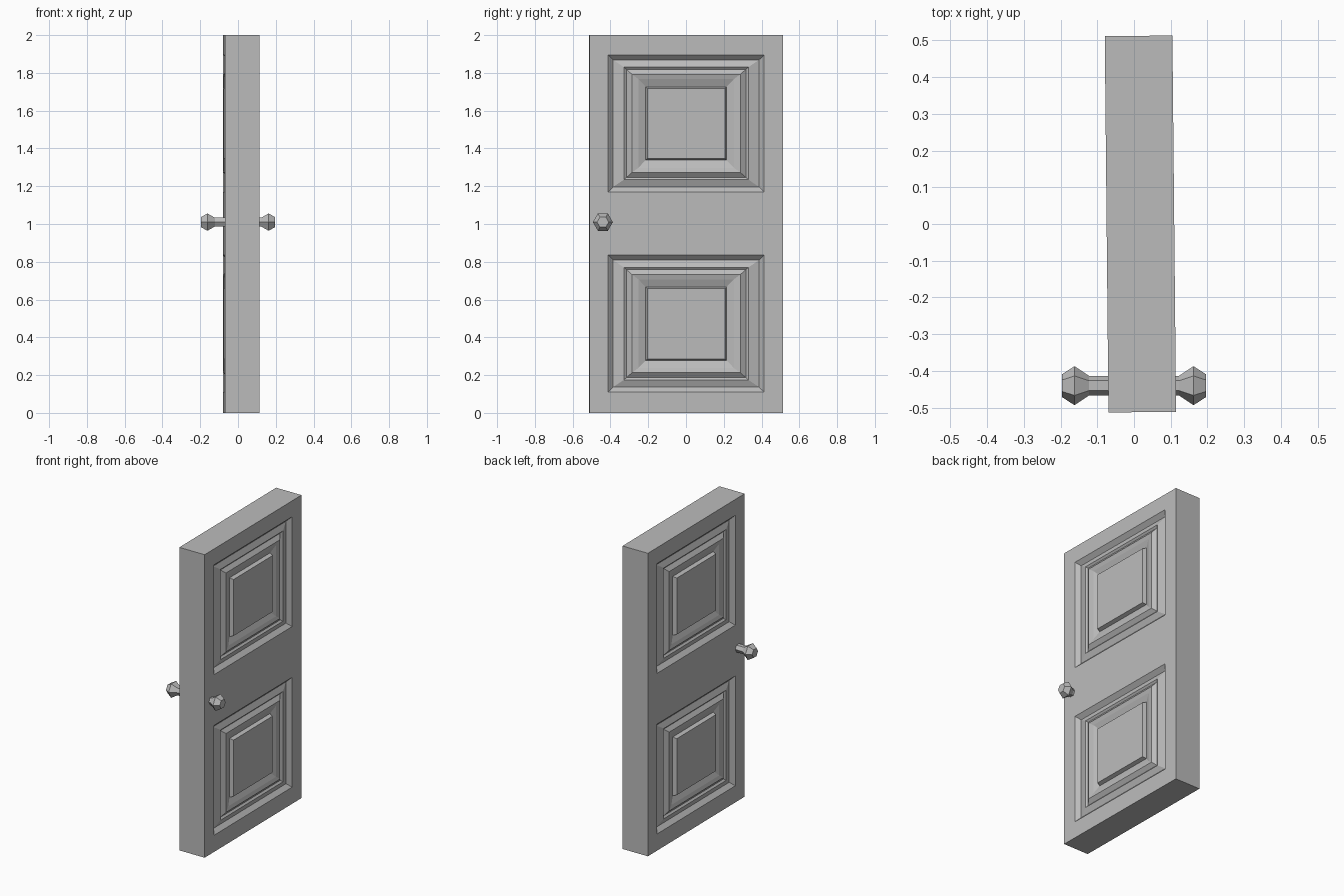
import bpy, bmesh, math
from mathutils import Matrix, Vector

cube = bpy.data.objects.get("Cube")
if cube:
    bpy.data.objects.remove(cube, do_unlink=True)

grey = bpy.data.materials.new("plain grey")
grey.use_nodes = True
color = (0.5, 0.5, 0.5, 1)
grey.diffuse_color = color
grey.node_tree.nodes["Principled BSDF"].inputs["Base Color"].default_value = color


def finish(name, bm):
    bmesh.ops.remove_doubles(bm, verts=bm.verts, dist=0.0001)
    bmesh.ops.recalc_face_normals(bm, faces=bm.faces)
    mesh = bpy.data.meshes.new(name)
    bm.to_mesh(mesh)
    bm.free()
    mesh.materials.append(grey)
    obj = bpy.data.objects.new(name, mesh)
    bpy.context.collection.objects.link(obj)
    return obj


def add_face(bm, points):
    bm.faces.new([bm.verts.new(p) for p in points])


def bridge(bm, a, b):
    for i in range(len(a)):
        j = (i + 1) % len(a)
        add_face(bm, (a[i], a[j], b[j], b[i]))


# Door slab dimensions
HALF_T, HALF_W, HEIGHT = 0.092, 0.512, 2.0
PANEL_CENTERS = (0.4725, 1.5325)
# Panel moulding: half width, half height, depth below the door face
MOULDING = [(0.413, 0.3625, 0), (0.386, 0.336, 0.026), (0.33, 0.298, 0.01),
            (0.316, 0.286, 0.02), (0.287, 0.26, 0), (0.253, 0.235, 0.007),
            (0.214, 0.194, 0.024), (0.206, 0.186, 0)]


def rect(x, y0, y1, z0, z1):
    return [(x, y0, z0), (x, y1, z0), (x, y1, z1), (x, y0, z1)]


def door_face(bm, side):
    x = side * HALF_T
    pw, ph, _ = MOULDING[0]
    ys = [-HALF_W, -pw, pw, HALF_W]
    zs = [0] + [c + s * ph for c in PANEL_CENTERS for s in (-1, 1)] + [HEIGHT]
    # Stiles and rails
    for i in range(3):
        for k in range(5):
            if not (i == 1 and k % 2):
                add_face(bm, rect(x, ys[i], ys[i + 1], zs[k], zs[k + 1]))
    # Moulded panels
    for c in PANEL_CENTERS:
        rings = [rect(side * (HALF_T - d), -w, w, c - h, c + h)
                 for w, h, d in MOULDING]
        for a, b in zip(rings, rings[1:]):
            bridge(bm, a, b)
        add_face(bm, rings[-1])
    return ys, zs


bm = bmesh.new()
for side in (-1, 1):
    ys, zs = door_face(bm, side)
# Edges of the slab
for y in (-HALF_W, HALF_W):
    for z0, z1 in zip(zs, zs[1:]):
        add_face(bm, [(-HALF_T, y, z0), (HALF_T, y, z0), (HALF_T, y, z1), (-HALF_T, y, z1)])
for z in (0, HEIGHT):
    for y0, y1 in zip(ys, ys[1:]):
        add_face(bm, [(-HALF_T, y0, z), (HALF_T, y0, z), (HALF_T, y1, z), (-HALF_T, y1, z)])
door = finish("door_slab", bm)
door.location.x = 0.0175
door.rotation_euler.z = math.radians(0.56)

# Hexagonal knobs: distance along x, radius
KNOB = [(0.0, 0.027), (0.123, 0.027), (0.162, 0.053), (0.196, 0.031)]
for name, side in (("left_knob", 1), ("right_knob", -1)):
    bm = bmesh.new()
    rings = []
    for x, r in KNOB:
        rings.append([(side * x, -0.44 + r * math.cos(i * math.pi / 3),
                       1.01 + r * math.sin(i * math.pi / 3)) for i in range(6)])
    for a, b in zip(rings, rings[1:]):
        bridge(bm, a, b)
    add_face(bm, rings[0])
    add_face(bm, rings[-1])
    finish(name, bm)
